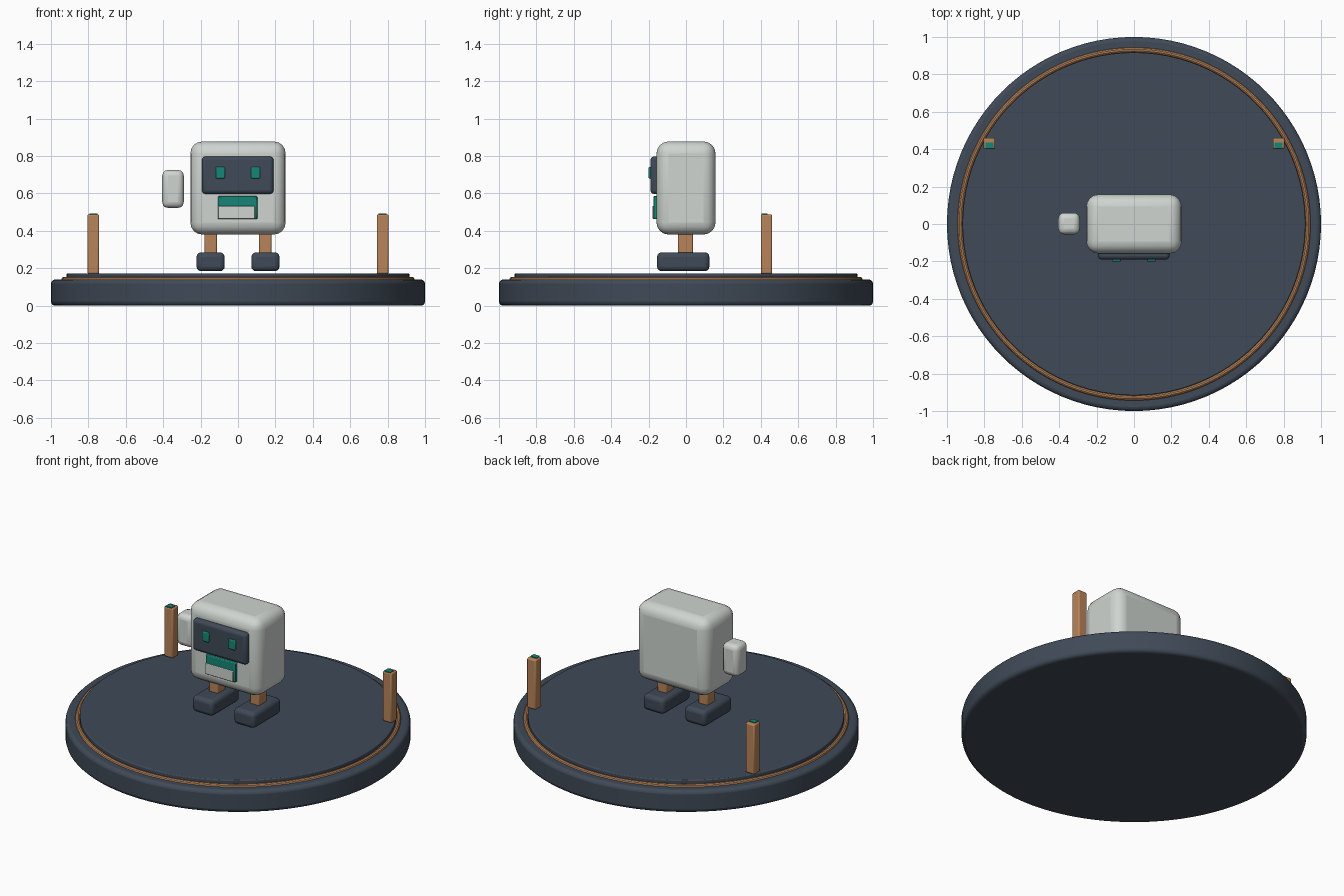
import bpy, math

if "Cube" in bpy.data.objects:
    bpy.data.objects.remove(bpy.data.objects["Cube"])


def material(name, rgb):
    m = bpy.data.materials.new(name)
    m.diffuse_color = (*rgb, 1)
    m.use_nodes = True
    m.node_tree.nodes["Principled BSDF"].inputs["Base Color"].default_value = m.diffuse_color
    return m


SLATE = material("slate", (0.05, 0.068, 0.095))
SHELL = material("off_white", (0.62, 0.66, 0.63))
COPPER = material("copper", (0.48, 0.23, 0.10))
TEAL = material("teal", (0.008, 0.24, 0.18))


def finish(obj, name, mat, bevel=0, segments=3):
    obj.name = name
    obj.data.materials.append(mat)
    if bevel:
        b = obj.modifiers.new("round_edges", 'BEVEL')
        b.width, b.segments = bevel, segments
        b.limit_method = 'ANGLE'
        b.angle_limit = math.radians(40)
    bpy.ops.object.shade_smooth_by_angle(angle=math.radians(35))
    return obj


def box(name, mat, x, y, z, bevel=0, segments=3):
    """Box given by (min, max) pairs on each axis."""
    center = [(a + b) / 2 for a, b in (x, y, z)]
    bpy.ops.mesh.primitive_cube_add(size=1, location=center)
    obj = bpy.context.object
    obj.scale = [b - a for a, b in (x, y, z)]
    bpy.ops.object.transform_apply(location=False, rotation=False, scale=True)
    return finish(obj, name, mat, bevel, segments)


def disc(name, mat, radius, z0, z1, bevel):
    bpy.ops.mesh.primitive_cylinder_add(vertices=96, radius=radius, depth=z1 - z0,
                                        location=(0, 0, (z0 + z1) / 2))
    return finish(bpy.context.object, name, mat, bevel)


# Round stand with an inlaid ring
disc("stand_base", SLATE, 1.0, 0, 0.14, 0.022)
disc("stand_top", SLATE, 0.917, 0.13, 0.172, 0.006)
bpy.ops.mesh.primitive_torus_add(major_radius=0.93, minor_radius=0.014, major_segments=96,
                                 minor_segments=10, location=(0, 0, 0.14))
finish(bpy.context.object, "stand_ring", COPPER)

# Body, face screen and free-floating arm
box("body", SHELL, (-0.255, 0.255), (-0.158, 0.158), (0.38, 0.878), 0.065, 4)
box("face_screen", SLATE, (-0.193, 0.19), (-0.19, -0.13), (0.597, 0.798), 0.02)
box("arm", SHELL, (-0.405, -0.29), (-0.055, 0.06), (0.523, 0.725), 0.03)

# Mouth slot with a light card in it
box("mouth_slot", TEAL, (-0.107, 0.103), (-0.175, -0.14), (0.462, 0.585), 0.005, 2)
box("mouth_card", SHELL, (-0.107, 0.09), (-0.18, -0.16), (0.464, 0.533), 0.004, 2)

# Mirrored pairs: eyes, legs, feet and posts
for side, s in (("left", -1), ("right", 1)):
    def pair(a, b):
        return tuple(sorted((s * a, s * b)))

    box(side + "_eye", TEAL, pair(0.07, 0.118), (-0.2, -0.18), (0.68, 0.742), 0.005, 2)
    box(side + "_leg", COPPER, pair(0.113, 0.178), (-0.042, 0.037), (0.26, 0.42), 0.006, 2)
    box(side + "_foot", SLATE, pair(0.071, 0.222), (-0.155, 0.125), (0.184, 0.285), 0.025)
    box(side + "_post", COPPER, pair(0.742, 0.805), (0.4, 0.461), (0.17, 0.488), 0.008, 2)
    box(side + "_post_light", TEAL, pair(0.752, 0.795), (0.404, 0.437), (0.484, 0.493))
